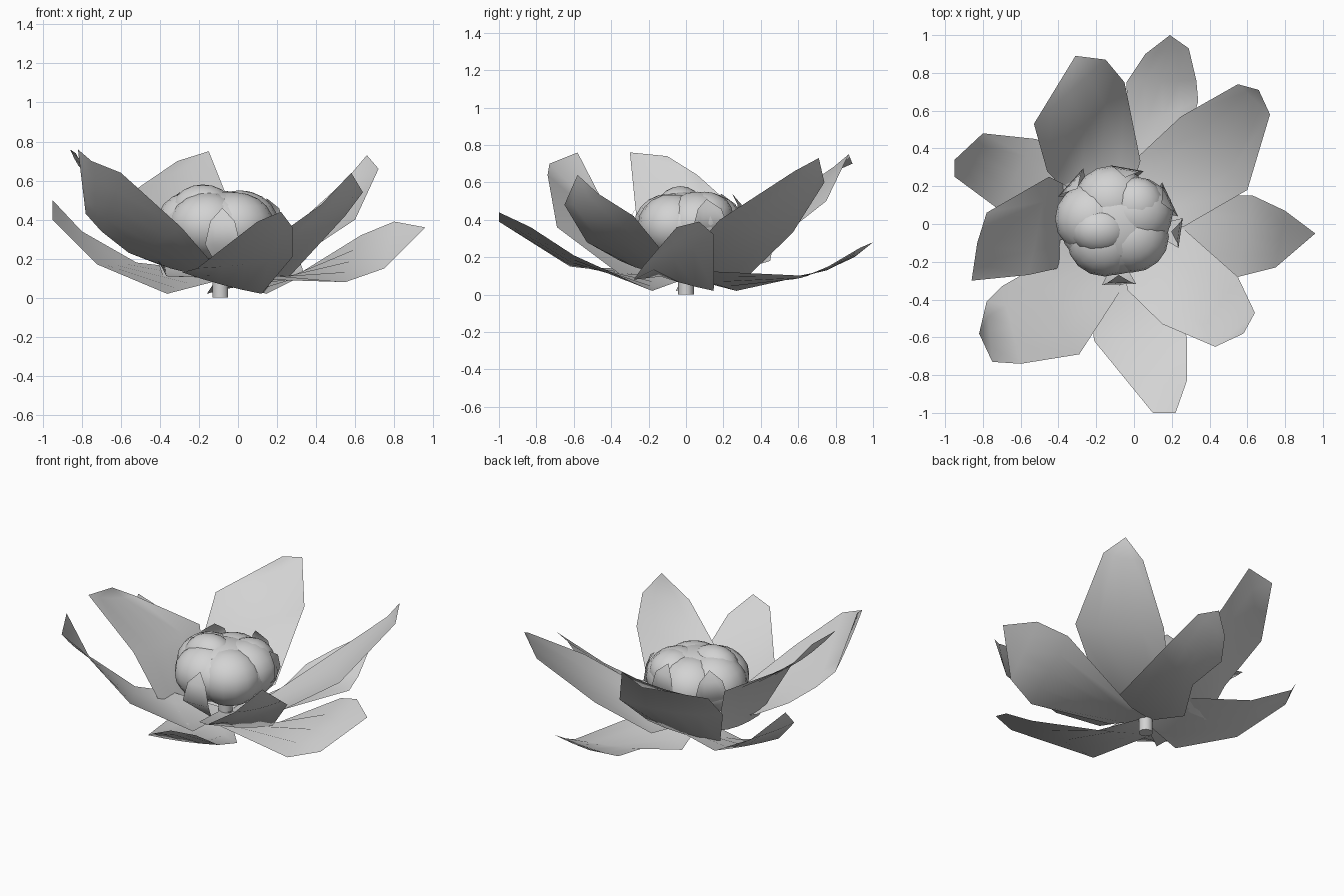
import bpy, bmesh, math
from mathutils import Vector

cube = bpy.data.objects.get("Cube")
if cube:
    bpy.data.objects.remove(cube)

grey = bpy.data.materials.new("pale_grey")
grey.use_nodes = True
colour = (0.65, 0.65, 0.65, 1)
grey.diffuse_color = colour
grey.node_tree.nodes["Principled BSDF"].inputs["Base Color"].default_value = colour

CENTRE = Vector((-0.09, 0, 0.1))


def finish(name, bm, angle=40):
    """Turn a bmesh into a smooth-shaded object."""
    mesh = bpy.data.meshes.new(name)
    bm.to_mesh(mesh)
    bm.free()
    mesh.materials.append(grey)
    obj = bpy.data.objects.new(name, mesh)
    bpy.context.collection.objects.link(obj)
    bpy.ops.object.select_all(action="DESELECT")
    obj.select_set(True)
    bpy.context.view_layer.objects.active = obj
    bpy.ops.object.shade_smooth_by_angle(angle=math.radians(angle))
    return obj


def sheet(name, start, edge_a, edge_b, tip, cup):
    """Cupped sheet between two angular edges that meet at the start and the tip."""
    bm = bmesh.new()
    columns = 4
    rows = []
    for a, b in zip([start, *edge_a, tip], [start, *edge_b, tip]):
        row = []
        for i in range(columns + 1):
            u = i / columns
            p = a.lerp(b, u)
            p.z = max(0.02, p.z - cup * (a - b).length * 4 * u * (1 - u))
            row.append(bm.verts.new(p))
        rows.append(row)
    for low, high in zip(rows, rows[1:]):
        for i in range(columns):
            bm.faces.new((low[i], high[i], high[i + 1], low[i + 1]))
    bmesh.ops.remove_doubles(bm, verts=bm.verts, dist=0.0005)
    bmesh.ops.recalc_face_normals(bm, faces=bm.faces)
    if sum(f.normal.z * f.calc_area() for f in bm.faces) < 0:
        bmesh.ops.reverse_faces(bm, faces=bm.faces)
    return finish(name, bm, 60)


# Root corners as (outward, sideways, height): each petal is rolled to one side
LOW_ROOT = ((.22, .17, .02), (.1, -.22, .13))
HIGH_ROOT = ((.28, .22, .11), (.28, -.22, .18))


def petal(name, root, edge_a, tip, edge_b, cup):
    """Large petal: two edges listed from root to tip, and the tip point."""
    edge_a, edge_b = [Vector(p) for p in edge_a], [Vector(p) for p in edge_b]
    out = (edge_a[0] + edge_b[0]) / 2 - CENTRE
    out.z = 0
    out.normalize()
    side = Vector((-out.y, out.x, 0))
    left, right = (Vector((CENTRE.x, 0, z)) + out * o + side * s for o, s, z in root)
    sheet(name, CENTRE - out * 0.04, [left, *edge_a], [right, *edge_b], Vector(tip), cup)


# Low outer petals
petal("back_petal", LOW_ROOT, [(-.03, .5, .08), (-.04, .75, .13), (.06, .9, .2)],
      (.19, 1, .28), [(.34, .65, .1), (.33, .76, .15), (.29, .93, .25)], 0.02)
petal("right_back_petal", LOW_ROOT, [(-.72, .08, .17), (-.95, .25, .4)],
      (-.95, .34, .5), [(-.52, .45, .18), (-.8, .48, .34)], 0.02)
petal("left_petal", LOW_ROOT, [(.63, .15, .32), (.8, .07, .39)],
      (.96, -.05, .36), [(.55, -.28, .08), (.75, -.23, .15)], 0.02)
petal("front_petal", LOW_ROOT, [(.28, -.6, .21), (.28, -.83, .36)],
      (.22, -1, .44), [(-.21, -.62, .15), (.1, -1, .39)], 0.02)

# Raised inner petals
petal("back_right_petal", HIGH_ROOT, [(-.46, .28, .33), (-.53, .53, .55)],
      (-.31, .89, .7), [(-.05, .75, .5), (-.15, .87, .75)], 0.05)
petal("back_left_petal", HIGH_ROOT, [(.25, .57, .33), (.55, .74, .6)],
      (.66, .71, .73), [(.6, .18, .4), (.72, .58, .66)], 0.05)
petal("front_left_petal", HIGH_ROOT, [(.55, -.28, .42), (.64, -.47, .54)],
      (.58, -.58, .64), [(.15, -.53, .28), (.43, -.65, .48)], 0.05)
petal("front_right_petal", HIGH_ROOT,
      [(-.29, -.69, .36), (-.6, -.74, .64), (-.75, -.73, .7)], (-.82, -.58, .76),
      [(-.56, -.25, .23), (-.7, -.33, .34), (-.78, -.41, .43)], 0.04)
petal("right_petal", HIGH_ROOT, [(-.56, -.27, .46), (-.86, -.3, .76)],
      (-.83, -.1, .74), [(-.45, .25, .47), (-.78, .06, .64)], 0.05)


def blob(name, location, size):
    """Rounded bud lobe."""
    bm = bmesh.new()
    bmesh.ops.create_uvsphere(bm, u_segments=16, v_segments=10, radius=1)
    bmesh.ops.scale(bm, vec=size, verts=bm.verts)
    bmesh.ops.translate(bm, vec=location, verts=bm.verts)
    finish(name, bm)


# Closed bud made of overlapping lobes
blob("bud_core", (-.1, 0, .37), (.29, .27, .18))
for i in range(5):
    turn = math.radians(72 * i - 45)
    blob(f"bud_lobe_{i + 1}",
         (-.1 + .12 * math.cos(turn), .01 + .11 * math.sin(turn), .37 + .01 * (i % 2)),
         (.2, .19, .17))
blob("bud_crown_right", (-.18, -.03, .45), (.16, .13, .13))
blob("bud_crown_left", (.01, .1, .43), (.15, .15, .12))


def leaflet(name, degrees, near, far, low, high, half):
    """Small cupped petal wrapping the bud."""
    turn = math.radians(degrees)
    out = Vector((math.cos(turn), math.sin(turn), 0))
    side = Vector((-out.y, out.x, 0)) * half

    def at(radius, height):
        return Vector((CENTRE.x, 0, low + (high - low) * height)) + out * radius

    edges = [[at(far - .02, .45) + side * s, at(far - .03, .8) + side * s * .7]
             for s in (1, -1)]
    sheet(name, at(near, 0), *edges, at(far - .07, 1), 0.02)


leaflet("bud_leaf_front", -88, .15, .34, .12, .46, .09)
leaflet("bud_leaf_left", -8, .15, .36, .1, .32, .08)
leaflet("bud_leaf_back_right", 138, .2, .35, .25, .54, .1)
leaflet("bud_leaf_back_left", 25, .18, .33, .25, .51, .1)
leaflet("bud_leaf_back", 80, .18, .32, .25, .54, .09)

# Stem
bm = bmesh.new()
bmesh.ops.create_cone(bm, cap_ends=True, segments=10, radius1=0.042, radius2=0.042, depth=0.25)
bmesh.ops.translate(bm, vec=(-.09, 0, .125), verts=bm.verts)
finish("stem", bm)
